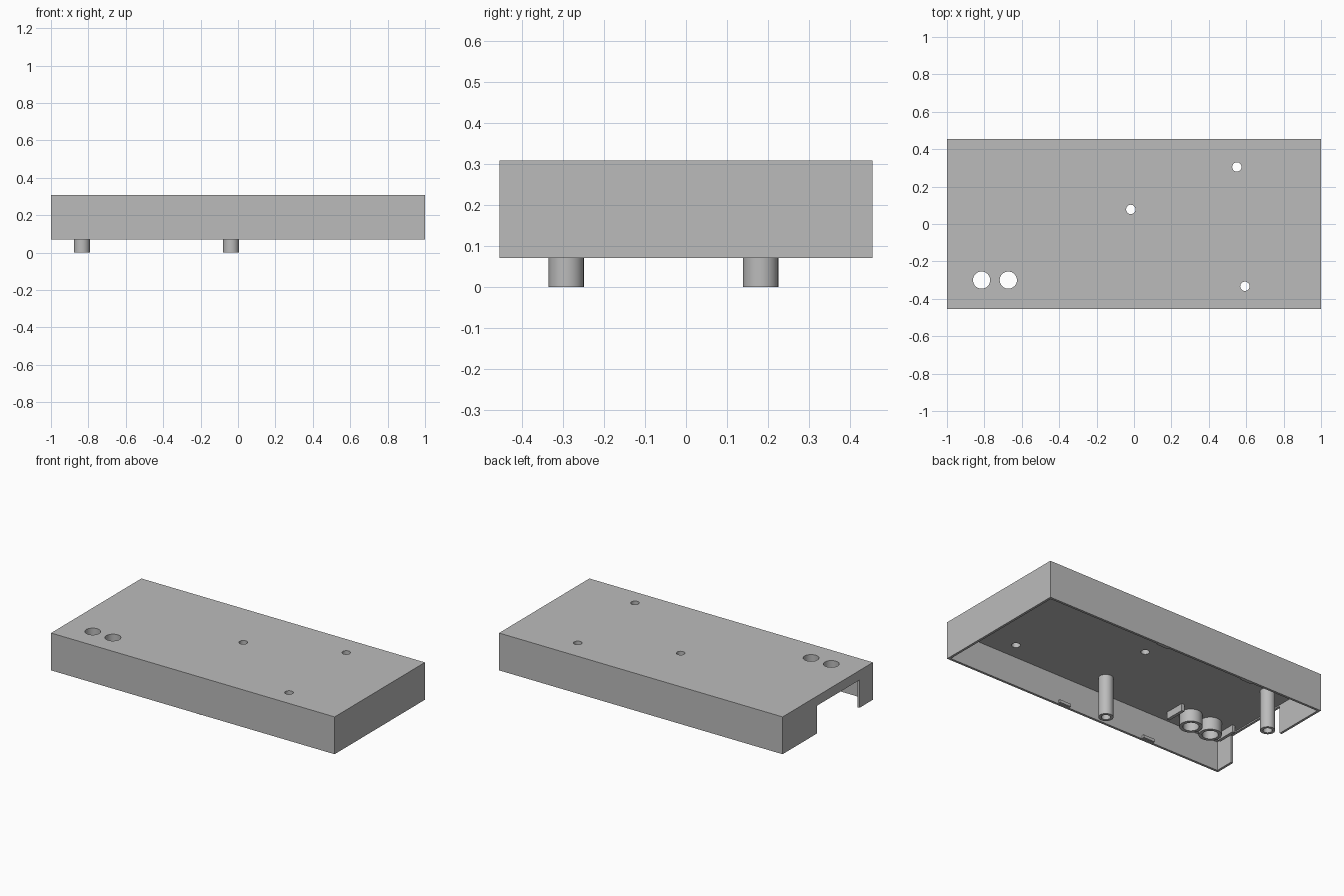
import bpy
import bmesh
from math import cos, sin, pi

old = bpy.data.objects.get("Cube")
if old:
    bpy.data.objects.remove(old, do_unlink=True)

LENGTH, WIDTH = 2.0, 0.91
RIM, CEILING, TOP = 0.07, 0.255, 0.308
WALL = 0.015
SEGMENTS = 32

grey = bpy.data.materials.new("plain grey")
grey.use_nodes = True
colour = (0.5, 0.5, 0.5, 1)
grey.diffuse_color = colour
grey.node_tree.nodes["Principled BSDF"].inputs["Base Color"].default_value = colour


def make_object(name, bm):
    bmesh.ops.recalc_face_normals(bm, faces=bm.faces)
    mesh = bpy.data.meshes.new(name)
    bm.to_mesh(mesh)
    bm.free()
    mesh.materials.append(grey)
    obj = bpy.data.objects.new(name, mesh)
    bpy.context.collection.objects.link(obj)
    return obj


def box(name, low, high):
    bm = bmesh.new()
    bmesh.ops.create_cube(bm, size=1)
    for v in bm.verts:
        v.co = [(a + b) / 2 + c * (b - a) for a, b, c in zip(low, high, v.co)]
    return make_object(name, bm)


def revolve(name, x, y, profile, closed=False):
    """Turn a (radius, z) profile about a vertical axis at x, y."""
    bm = bmesh.new()
    rings = []
    for r, z in profile:
        rings.append([bm.verts.new((x + r * cos(2 * pi * i / SEGMENTS),
                                    y + r * sin(2 * pi * i / SEGMENTS), z))
                      for i in range(SEGMENTS)])
    for a, b in zip(rings, rings[1:]):
        for i in range(SEGMENTS):
            j = (i + 1) % SEGMENTS
            bm.faces.new((a[i], a[j], b[j], b[i]))
    if closed:
        bm.faces.new(rings[0])
        bm.faces.new(rings[-1])
    return make_object(name, bm)


def tube(name, x, y, outer, inner, bottom):
    profile = [(outer, CEILING), (outer, bottom), (inner, bottom), (inner, CEILING)]
    return revolve(name, x, y, profile)


def cut(target, cutter):
    cutter.hide_render = True
    mod = target.modifiers.new("cut", "BOOLEAN")
    mod.operation = "DIFFERENCE"
    mod.solver = "EXACT"
    mod.object = cutter
    bpy.context.view_layer.objects.active = target
    bpy.ops.object.modifier_apply(modifier=mod.name)
    bpy.data.objects.remove(cutter, do_unlink=True)


# Open-bottomed cover
hx, hy = LENGTH / 2, WIDTH / 2
cover = box("cover", (-hx, -hy, RIM), (hx, hy, TOP))
cut(cover, box("cavity", (WALL - hx, WALL - hy, 0), (hx - WALL, hy - WALL, CEILING)))

# Cable opening in one end wall
cut(cover, box("end_opening", (-hx - 0.1, -0.32, 0), (-hx + 0.1, 0.11, 0.247)))

# Through holes in the top
big_holes = [(-0.815, -0.30), (-0.672, -0.30)]
small_holes = [(-0.017, 0.078), (0.55, 0.305), (0.593, -0.333)]
for spots, radius in ((big_holes, 0.046), (small_holes, 0.025)):
    for x, y in spots:
        cut(cover, revolve("drill", x, y, [(radius, 0.2), (radius, 0.4)], closed=True))

# Collars below the big holes and hollow mounting posts
round_parts = [cover]
for i, (x, y) in enumerate(big_holes):
    round_parts.append(tube(f"hole_collar_{i + 1}", x, y, 0.066, 0.046, 0.177))
for i, (x, y) in enumerate([(-0.835, 0.182), (-0.037, -0.292)]):
    round_parts.append(tube(f"mounting_post_{i + 1}", x, y, 0.043, 0.026, 0))

# Ribs on either side of the collars
for side, x in (("inner", -0.56), ("outer", -0.935)):
    box(f"{side}_rib", (x - 0.01, -0.365, 0.21), (x + 0.01, -0.235, CEILING))

# Snap tabs just inside the rim of the long walls
for side, s in (("front", -1), ("back", 1)):
    for i, x in enumerate((0.15, -0.47)):
        ys = sorted((s * (hy - WALL), s * (hy - WALL - 0.014)))
        box(f"{side}_snap_tab_{i + 1}", (x - 0.04, ys[0], RIM + 0.004),
            (x + 0.04, ys[1], RIM + 0.022))

# Smooth the round walls, keep edges crisp
bpy.ops.object.select_all(action="DESELECT")
for obj in round_parts:
    obj.select_set(True)
bpy.context.view_layer.objects.active = cover
bpy.ops.object.shade_smooth_by_angle(angle=pi / 6)
